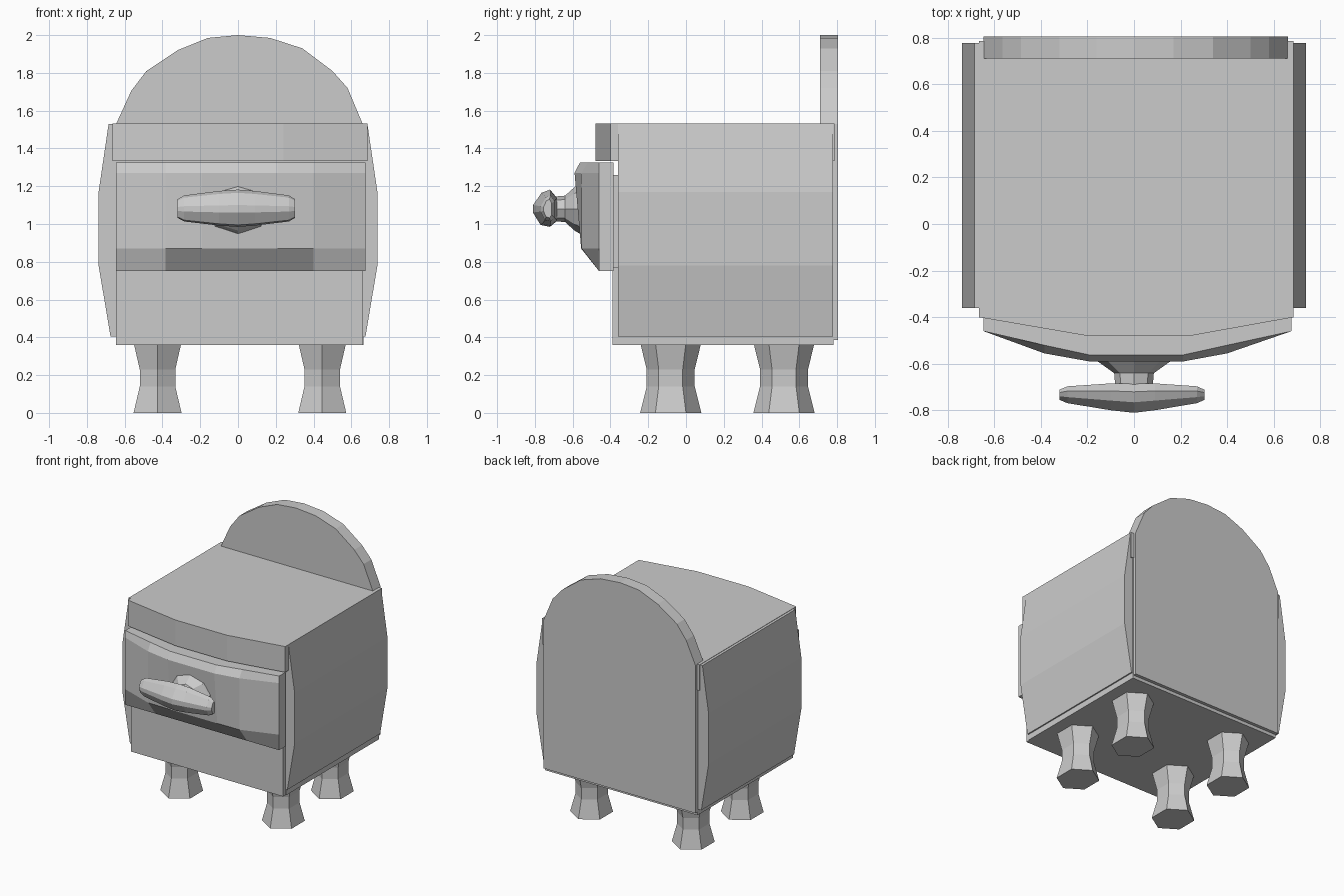
import bpy, bmesh, math
from mathutils import Vector


def finish(name, bm):
    bmesh.ops.recalc_face_normals(bm, faces=bm.faces)
    me = bpy.data.meshes.new(name)
    bm.to_mesh(me)
    bm.free()
    ob = bpy.data.objects.new(name, me)
    bpy.context.collection.objects.link(ob)
    return ob


def loft(name, rings):
    """Skin a list of equal-length point rings and cap both ends."""
    bm = bmesh.new()
    vs = [[bm.verts.new(p) for p in r] for r in rings]
    n = len(rings[0])
    for a, b in zip(vs, vs[1:]):
        for i in range(n):
            j = (i + 1) % n
            bm.faces.new((a[i], a[j], b[j], b[i]))
    bm.faces.new(vs[0])
    bm.faces.new(vs[-1])
    return finish(name, bm)


def box(name, x0, x1, y0, y1, z0, z1):
    base = [(x0, y0), (x1, y0), (x1, y1), (x0, y1)]
    return loft(name, [[(x, y, z) for x, y in base] for z in (z0, z1)])


# Cabinet body, lower front rail and drawer box
box("body", -0.645, 0.665, -0.36, 0.78, 0.36, 1.36)
box("lower_front", -0.645, 0.66, -0.39, -0.35, 0.36, 0.77)
box("drawer_box", -0.61, 0.63, -0.395, -0.35, 0.76, 1.26)

# Table top with a bowed front edge
top = [(-0.665, 0.785), (-0.665, -0.40), (-0.2, -0.48), (0.24, -0.48),
       (0.685, -0.40), (0.685, 0.785)]
loft("table_top", [[(x, y, z) for x, y in top] for z in (1.333, 1.533)])

# Bulging side panels
bulge = [(0.64, 0.405), (0.675, 0.405), (0.738, 0.78), (0.738, 1.17),
         (0.685, 1.53), (0.64, 1.53)]
for side, s in (("left", -1), ("right", 1)):
    loft(side + "_side_panel",
         [[(s * x, y, z) for x, z in bulge] for y in (-0.36, 0.777)])

# Back board with an arched head
arch = [(-0.645, 0.385), (-0.645, 1.53), (-0.565, 1.705), (-0.485, 1.81),
        (-0.32, 1.92), (-0.16, 1.985), (0, 2.0), (0.17, 1.985), (0.34, 1.93),
        (0.5, 1.81), (0.58, 1.72), (0.66, 1.53), (0.66, 0.385)]
loft("back_board", [[(x, y, z) for x, z in arch] for y in (0.71, 0.805)])

# Drawer front: each column is a bevelled vertical section
zs = (0.75, 0.87, 1.27, 1.325)
columns = [(-0.645, (-0.46, -0.46, -0.46, -0.46)),
           (-0.385, (-0.46, -0.552, -0.555, -0.52)),
           (-0.19, (-0.46, -0.555, -0.59, -0.562)),
           (0.21, (-0.46, -0.555, -0.59, -0.562)),
           (0.4, (-0.46, -0.552, -0.555, -0.52)),
           (0.675, (-0.46, -0.46, -0.46, -0.46))]
loft("drawer_front",
     [[(x, -0.385, zs[0])] + [(x, y, z) for y, z in zip(ys, zs)]
      + [(x, -0.385, zs[-1])] for x, ys in columns])

# Handle neck, flaring toward the drawer
def oct_ring(ru, rv):
    return [(ru * math.cos(a), rv * math.sin(a))
            for a in (math.pi / 4 * i for i in range(8))]

neck = [(-0.54, 0.19, 0.145), (-0.59, 0.155, 0.115), (-0.64, 0.085, 0.07),
        (-0.70, 0.08, 0.065)]
loft("handle_neck", [[(u, y, 1.08 + v) for u, v in oct_ring(rx, rz)]
                     for y, rx, rz in neck])

# Handle grip, tapering to both ends
section = [(-0.81, 1.1), (-0.765, 1.165), (-0.72, 1.182), (-0.685, 1.14),
           (-0.685, 1.015), (-0.72, 0.985), (-0.77, 0.995), (-0.81, 1.06)]
stations = [(-0.32, -0.733, 0.35, 0.5), (-0.285, -0.733, 0.58, 0.7),
            (-0.1, -0.742, 0.92, 0.93), (0, -0.748, 1, 1),
            (0.09, -0.742, 0.92, 0.93), (0.27, -0.733, 0.58, 0.7),
            (0.302, -0.733, 0.35, 0.5)]
loft("handle_grip", [[(x, c + (y + 0.748) * sy, 1.08 + (z - 1.08) * sz)
                      for y, z in section] for x, c, sy, sz in stations])

# Four waisted hexagonal legs
leg = [(0, 0.127, 0.162), (0.14, 0.094, 0.127), (0.23, 0.094, 0.127),
       (0.365, 0.125, 0.16)]
for cx, sx in ((-0.426, "left"), (0.446, "right")):
    for cy, sy in ((-0.081, "front"), (0.519, "back")):
        loft(f"{sy}_{sx}_leg",
             [[(cx + hx * math.cos(a) / math.cos(math.pi / 6),
                cy + hy * math.sin(a), z)
               for a in (math.pi / 6 + math.pi / 3 * i for i in range(6))]
              for z, hx, hy in leg])
